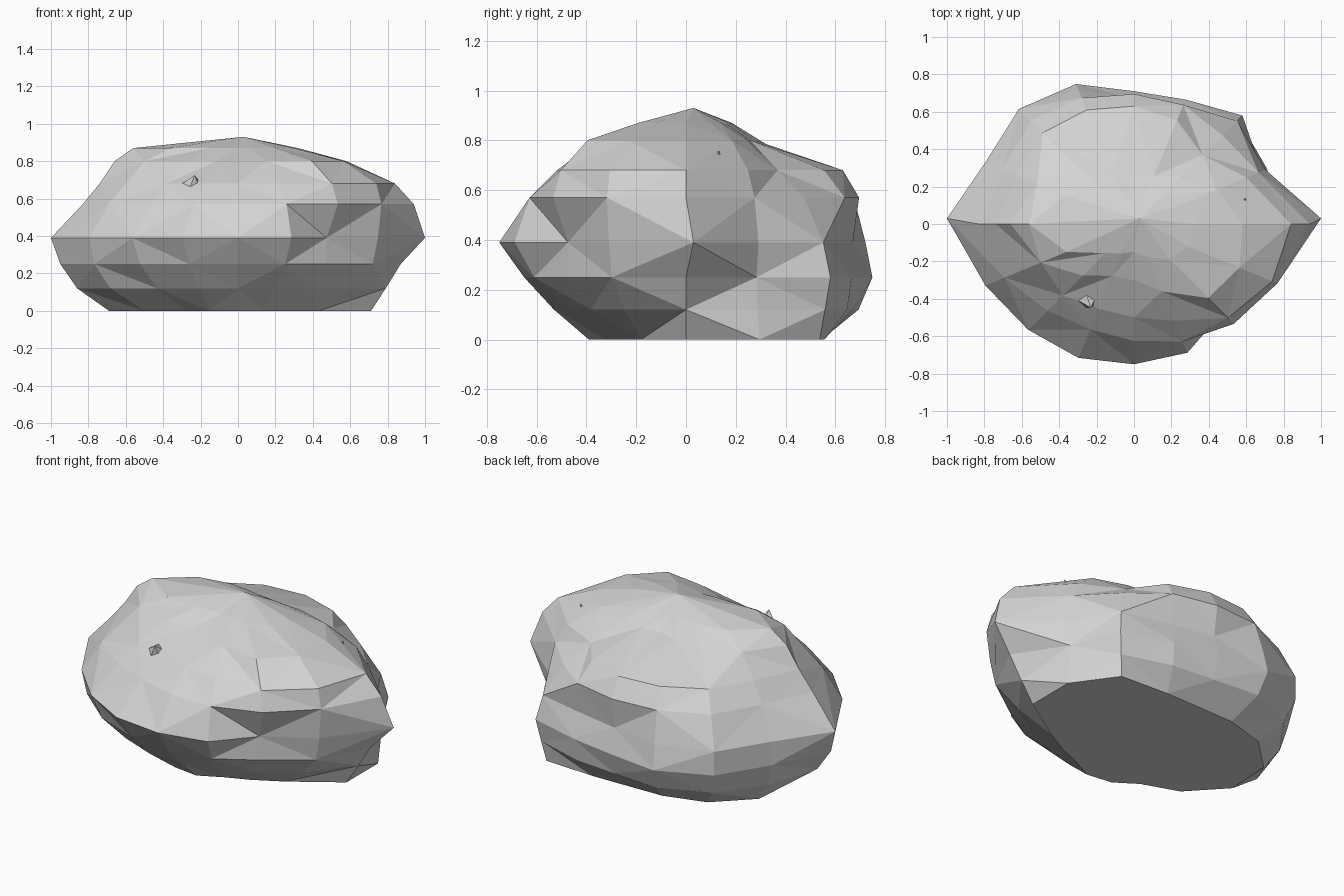
import bpy, bmesh, math
from mathutils import Vector

if "Cube" in bpy.data.objects:
    bpy.data.objects.remove(bpy.data.objects["Cube"])

stone = bpy.data.materials.new("stone grey")
stone.diffuse_color = (0.66, 0.66, 0.66, 1)
stone.use_nodes = True
stone.node_tree.nodes["Principled BSDF"].inputs["Base Color"].default_value = stone.diffuse_color

# Boulder contours: height -> radius every 22.5 degrees, counter-clockwise from +x
CONTOURS = {
    0.00: (.71, .77, .76, .60, .55, .59, .67, .73, .69, .54, .40, .40, .39, .35, .38, .47),
    0.12: (.79, .75, .79, .70, .67, .75, .81, .82, .86, .74, .61, .56, .53, .51, .54, .65),
    0.25: (.87, .74, .82, .72, .71, .81, .87, .86, .95, .83, .74, .68, .65, .66, .67, .78),
    0.39: (1.0, .76, .78, .67, .67, .78, .87, .86, 1.0, .86, .80, .775, .75, .745, .67, .81),
    0.57: (.94, .72, .67, .69, .695, .73, .78, .76, .83, .75, .655, .61, .625, .68, .755, .83),
    0.68: (.84, .65, .52, .60, .63, .66, .69, .68, .74, .65, .54, .49, .50, .56, .71, .80),
    0.80: (.58, .48, .35, .28, .26, .30, .42, .56, .66, .54, .39, .30, .30, .39, .56, .61),
    0.87: (.32, .25, .20, .16, .16, .19, .26, .40, .56, .39, .22, .17, .15, .19, .27, .32),
}


def finish(bm, name):
    bmesh.ops.recalc_face_normals(bm, faces=bm.faces)
    mesh = bpy.data.meshes.new(name)
    bm.to_mesh(mesh)
    bm.free()
    mesh.materials.append(stone)
    bpy.context.collection.objects.link(bpy.data.objects.new(name, mesh))


# Boulder: contours joined by triangles with alternating diagonals
bm = bmesh.new()
rings = []
for z, radii in CONTOURS.items():
    n = len(radii)
    rings.append([bm.verts.new((r * math.cos(math.tau * i / n),
                                r * math.sin(math.tau * i / n) + 0.03 * (r == 1.0), z))
                  for i, r in enumerate(radii)])
for k, (low, high) in enumerate(zip(rings, rings[1:])):
    for i in range(n):
        j = (i + 1) % n
        a, b, c, d = low[i], low[j], high[j], high[i]
        tris = ((a, b, c), (a, c, d)) if (i + k) % 2 else ((a, b, d), (b, c, d))
        for t in tris:
            bm.faces.new(t)
# Flat base and peak
bm.faces.new(rings[0][::-1])
peak = bm.verts.new((0.03, 0.03, 0.93))
for i in range(n):
    bm.faces.new((rings[-1][i], rings[-1][(i + 1) % n], peak))
finish(bm, "boulder")


# Small chips of stone poking out of the surface
def chip(name, centre, direction, radius, height):
    bm = bmesh.new()
    turn = Vector(direction).to_track_quat('Z', 'Y').to_matrix().to_4x4()
    turn.translation = centre
    bmesh.ops.create_cone(bm, cap_ends=True, segments=5, radius1=radius,
                          radius2=0, depth=height, matrix=turn)
    finish(bm, name)


chip("front_chip", (-0.24, -0.42, 0.69), (0.2, -0.6, 0.8), 0.07, 0.09)
chip("right_chip", (0.59, 0.13, 0.74), (0.4, 0.1, 0.9), 0.02, 0.04)
